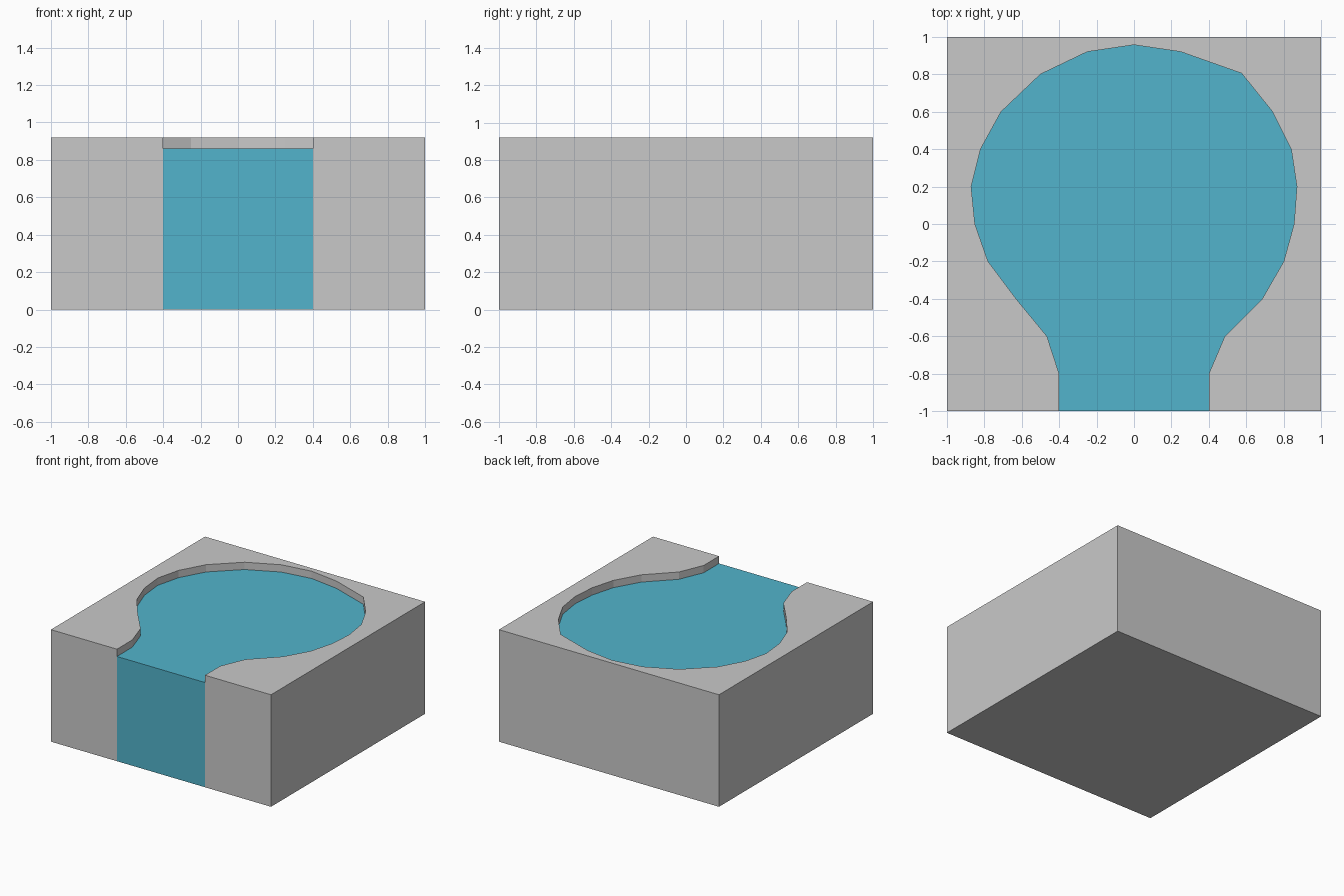
import bpy
import bmesh

if "Cube" in bpy.data.objects:
    bpy.data.objects.remove(bpy.data.objects["Cube"])

TOP, WATER = 0.92, 0.86

# Shoreline seen from above, from the front left edge round to the front right
SHORE = [(-0.4, -1), (-0.4, -0.8), (-0.465, -0.6), (-0.63, -0.4), (-0.78, -0.2),
         (-0.85, 0), (-0.87, 0.2), (-0.82, 0.4), (-0.71, 0.6), (-0.5, 0.8),
         (-0.25, 0.92), (0, 0.957), (0.25, 0.92), (0.575, 0.805), (0.74, 0.6),
         (0.84, 0.4), (0.87, 0.2), (0.855, 0), (0.8, -0.2), (0.685, -0.4),
         (0.485, -0.6), (0.4, -0.8), (0.4, -1)]
CORNERS = [(1, -1), (1, 1), (-1, 1), (-1, -1)]


def material(name, color):
    mat = bpy.data.materials.new(name)
    mat.diffuse_color = (*color, 1)
    mat.use_nodes = True
    mat.node_tree.nodes["Principled BSDF"].inputs["Base Color"].default_value = mat.diffuse_color
    return mat


def build(name, faces, mat):
    """Make an object from a list of polygons given as 3D points."""
    bm = bmesh.new()
    for pts in faces:
        bm.faces.new([bm.verts.new(p) for p in pts])
    bmesh.ops.remove_doubles(bm, verts=bm.verts, dist=1e-5)
    mesh = bpy.data.meshes.new(name)
    bm.to_mesh(mesh)
    bm.free()
    mesh.materials.append(mat)
    obj = bpy.data.objects.new(name, mesh)
    bpy.context.collection.objects.link(obj)
    return obj


def level(points, z):
    return [(x, y, z) for x, y in points]


def walls(points, z0, z1):
    """Vertical quads along a path, facing right of the travel direction."""
    return [[(*a, z0), (*b, z0), (*b, z1), (*a, z1)]
            for a, b in zip(points, points[1:])]


stone = material("light grey", (0.584, 0.584, 0.584))
blue = material("water blue", (0.084, 0.456, 0.604))

# Land block: top rim around the pool, outer sides, base and short banks
outer = [SHORE[-1]] + CORNERS + [SHORE[0]]
land = [level(SHORE + CORNERS, TOP), level(CORNERS[::-1], 0)]
land += walls(outer, 0, TOP) + walls(SHORE, WATER, TOP)
build("land_block", land, stone)

# Water: flat pool surface and the front face where it meets the tile edge
water = [level(SHORE[::-1], WATER)]
water += walls([SHORE[0], SHORE[-1]], 0, WATER)
build("water_pool", water, blue)
